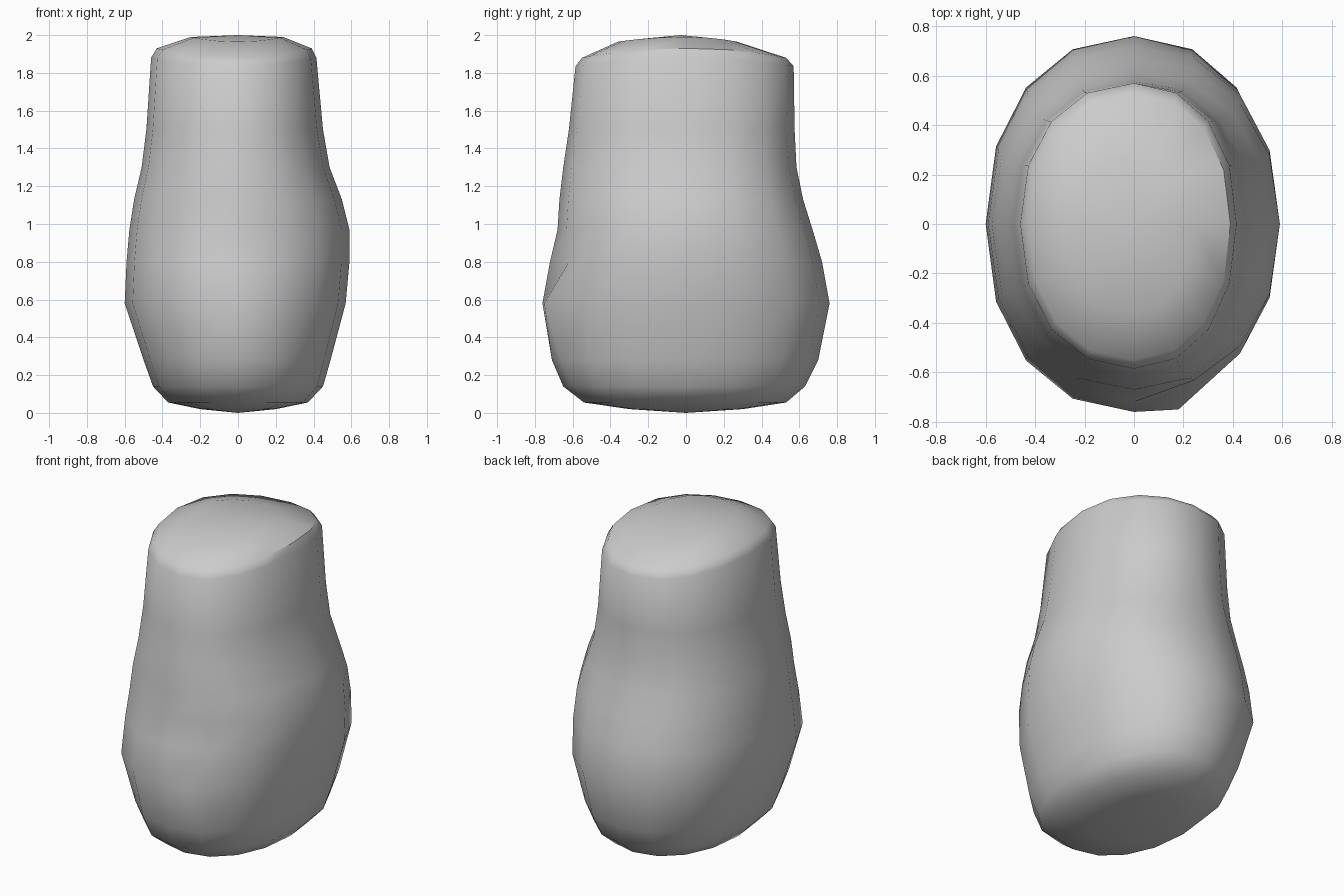
import bpy, bmesh
from math import sin, cos, pi

if "Cube" in bpy.data.objects:
    bpy.data.objects.remove(bpy.data.objects["Cube"])

SIDES = 16
# ring profile: z, x min, x max, y min, y max
RINGS = [
    (0.02, -0.20, 0.20, -0.30, 0.30),
    (0.055, -0.37, 0.37, -0.54, 0.53),
    (0.14, -0.45, 0.45, -0.65, 0.63),
    (0.28, -0.50, 0.49, -0.71, 0.70),
    (0.58, -0.60, 0.57, -0.76, 0.76),
    (0.80, -0.59, 0.59, -0.72, 0.72),
    (0.97, -0.575, 0.59, -0.68, 0.67),
    (1.13, -0.55, 0.55, -0.67, 0.62),
    (1.30, -0.51, 0.485, -0.65, 0.585),
    (1.50, -0.485, 0.45, -0.62, 0.575),
    (1.84, -0.46, 0.415, -0.585, 0.57),
]


def power(v, e):
    return (1 if v >= 0 else -1) * abs(v) ** e


def ring(bm, z, x0, x1, y0, y1, lift=0.0):
    """Oval ring starting at the front; lift raises its left and right sides."""
    verts = []
    for i in range(SIDES):
        a = 2 * pi * i / SIDES
        px, py = power(sin(a), 0.92), power(-cos(a), 0.92)
        x = px * (x1 if px > 0 else -x0)
        y = py * (y1 if py > 0 else -y0)
        verts.append(bm.verts.new((x, y, z + lift * sin(a) ** 2)))
    return verts


bm = bmesh.new()
loops = [ring(bm, *r) for r in RINGS]
# the top rim dips at front and back, then the crown closes over it
for i, v in enumerate(loops[-1]):
    v.co.z += 0.045 * sin(2 * pi * i / SIDES) ** 2 - 0.005
loops.append(ring(bm, 1.88, -0.43, 0.39, -0.55, 0.53, 0.05))
loops.append(ring(bm, 1.965, -0.25, 0.24, -0.36, 0.27, 0.025))

# small chipped bump low on the front
loops[4][1].co.x, loops[4][1].co.y = 0.18, -0.75
loops[5][1].co.x, loops[5][1].co.y = 0.25, -0.62
loops[4][2].co.y += 0.02

for a, b in zip(loops, loops[1:]):
    for i in range(SIDES):
        j = (i + 1) % SIDES
        bm.faces.new((a[i], a[j], b[j], b[i]))

# close bottom and crown with fans
for loop, z in ((loops[0], 0.0), (loops[-1], 2.0)):
    c = bm.verts.new((0, -0.03 if z else 0, z))
    for i in range(SIDES):
        bm.faces.new((loop[i], loop[(i + 1) % SIDES], c))
bmesh.ops.recalc_face_normals(bm, faces=bm.faces)

mesh = bpy.data.meshes.new("waisted_body")
bm.to_mesh(mesh)
bm.free()
body = bpy.data.objects.new("waisted_body", mesh)
bpy.context.collection.objects.link(body)
bpy.context.view_layer.objects.active = body
body.select_set(True)
bpy.ops.object.shade_smooth_by_angle(angle=0.7)
